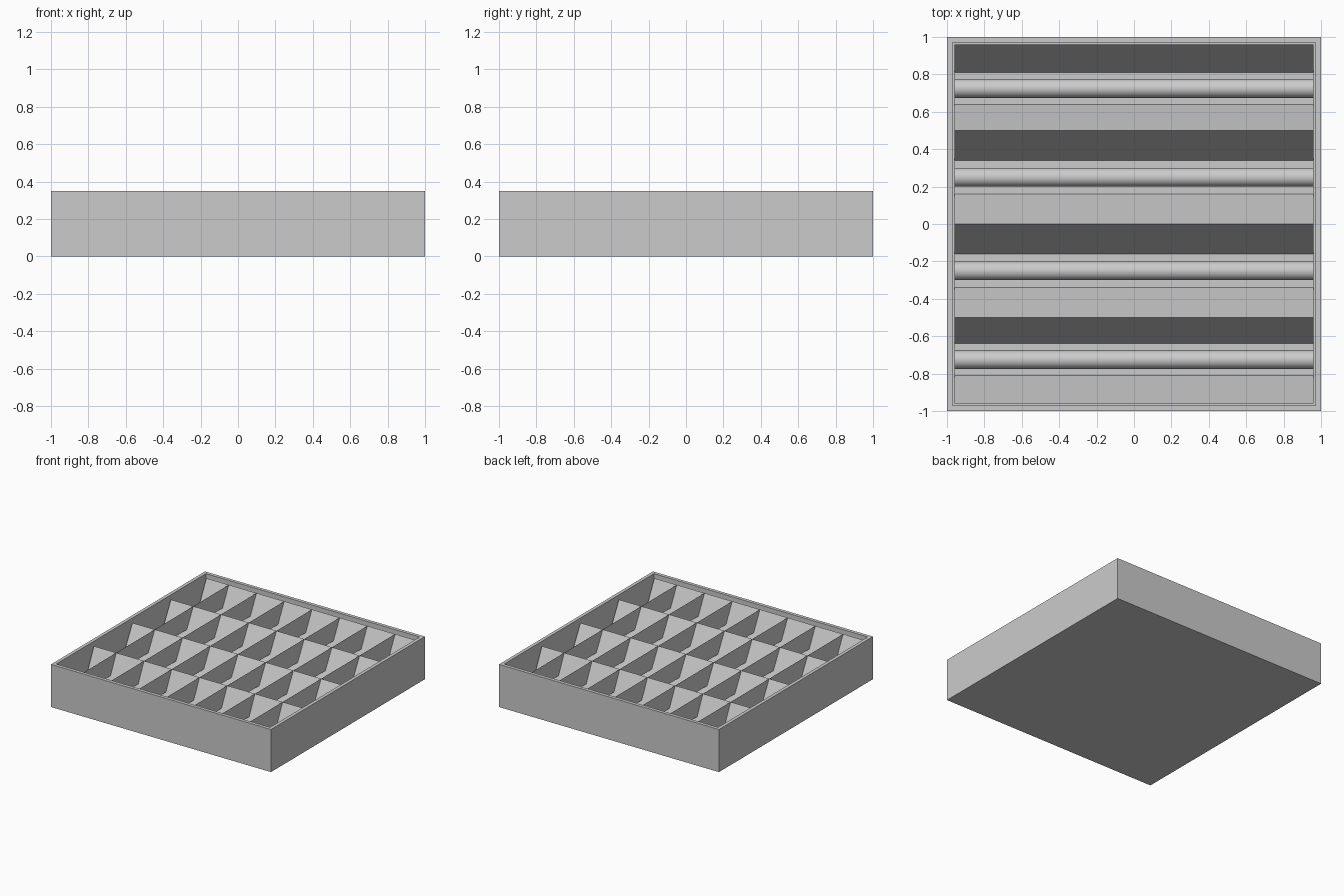
import bpy, bmesh, math

if "Cube" in bpy.data.objects:
    bpy.data.objects.remove(bpy.data.objects["Cube"])

IN, TOP = 0.96, 0.35          # inner half width, rim height
RIDGE, FLOOR = 0.32, 0.02     # reflector ridge and floor heights
TUBE_R, TUBE_Z = 0.05, 0.10
BLADE_Z = 0.16                # lower edge of cross blades

# (y start, floor start, floor end, y end), back half; mirrored below
half = [(0.0, 0.16, 0.34, 0.5), (0.5, 0.64, 0.81, IN)]
rows = [tuple(-v for v in reversed(r)) for r in reversed(half)] + half


def make(name, bm):
    mesh = bpy.data.meshes.new(name)
    bm.to_mesh(mesh)
    bm.free()
    ob = bpy.data.objects.new(name, mesh)
    bpy.context.collection.objects.link(ob)
    return ob


def face(bm, pts):
    return bm.faces.new([bm.verts.new(p) for p in pts])


# Open housing tray with a narrow rim
bm = bmesh.new()
bmesh.ops.create_cube(bm, size=1)
for v in bm.verts:
    v.co.x *= 2
    v.co.y *= 2
    v.co.z = (v.co.z + 0.5) * TOP
top = max(bm.faces, key=lambda f: f.calc_center_median().z)
bmesh.ops.inset_region(bm, faces=[top], thickness=1 - IN)
ext = bmesh.ops.extrude_discrete_faces(bm, faces=[top])
for v in ext["faces"][0].verts:
    v.co.z = 0.01
make("housing", bm)

# Trough reflectors: one folded sheet across all rows
profile = [(rows[0][0], RIDGE)]
for a, b, c, d in rows:
    profile += [(b, FLOOR), (c, FLOOR), (d, RIDGE)]
bm = bmesh.new()
for (y0, z0), (y1, z1) in zip(profile, profile[1:]):
    face(bm, [(-IN, y0, z0), (IN, y0, z0), (IN, y1, z1), (-IN, y1, z1)])
bmesh.ops.remove_doubles(bm, verts=bm.verts, dist=1e-4)
make("reflector", bm)

# Thin cross blades hung between the ridges
t = (RIDGE - BLADE_Z) / (RIDGE - FLOOR)
bm = bmesh.new()
for i in range(-3, 4):
    x = i * 0.252
    for a, b, c, d in rows:
        face(bm, [(x, a, RIDGE), (x, a + (b - a) * t, BLADE_Z),
                  (x, d + (c - d) * t, BLADE_Z), (x, d, RIDGE)])
make("cross_blades", bm)

# Lamp tubes
for n, (a, b, c, d) in enumerate(rows):
    bpy.ops.mesh.primitive_cylinder_add(
        vertices=32, radius=TUBE_R, depth=2 * IN,
        location=(0, (b + c) / 2, TUBE_Z), rotation=(0, math.pi / 2, 0))
    bpy.context.object.name = f"lamp_tube_{n + 1}"
    bpy.ops.object.shade_smooth_by_angle()
